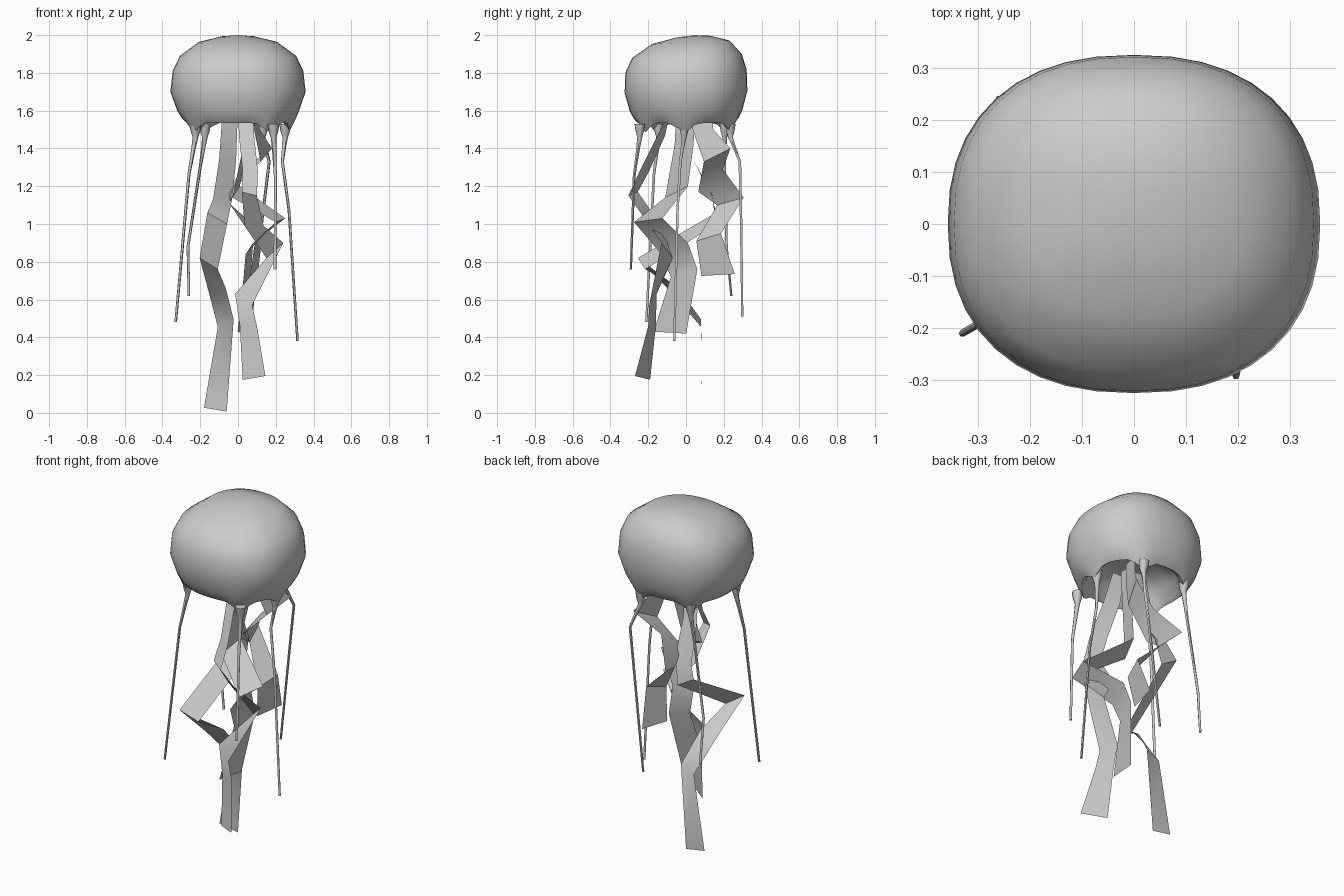
import bpy, bmesh, math
from mathutils import Vector

# Thin tentacle paths, starting just under the rim
TENTACLES = {
    "tentacle_left_front": [(-.225, -.145, 1.46), (-.26, -.17, 1.26), (-.33, -.21, .48)],
    "tentacle_left_back": [(-.175, .205, 1.46), (-.20, .205, 1.3), (-.265, .215, .88), (-.26, .24, .62)],
    "tentacle_right_front": [(.188, -.245, 1.46), (.198, -.275, 1.25), (.196, -.292, .76)],
    "tentacle_right": [(.25, -.01, 1.46), (.235, -.03, 1.33), (.27, -.045, 1.07), (.315, -.062, .38)],
    "tentacle_back": [(.13, .235, 1.46), (.165, .285, 1.33), (.125, .292, 1.0), (.07, .298, .51)],
}


def finish(name, bm, angle):
    bmesh.ops.recalc_face_normals(bm, faces=bm.faces)
    me = bpy.data.meshes.new(name)
    bm.to_mesh(me)
    bm.free()
    ob = bpy.data.objects.new(name, me)
    bpy.context.collection.objects.link(ob)
    bpy.ops.object.select_all(action='DESELECT')
    bpy.context.view_layer.objects.active = ob
    ob.select_set(True)
    bpy.ops.object.shade_smooth_by_angle(angle=math.radians(angle))
    return ob


# Bell: squarish oval rings, outside from the crown down, then up into the hollow
SEG = 40
RINGS = [  # z, x radius, y radius, y offset, how far the rim droops at each tentacle
    (1.992, 0.09, 0.09, 0.04, 0), (1.962, 0.21, 0.205, 0.025, 0), (1.89, 0.308, 0.29, 0.005, 0),
    (1.81, 0.346, 0.321, 0, 0), (1.70, 0.358, 0.325, 0, 0), (1.60, 0.322, 0.298, 0, .005),
    (1.557, 0.295, 0.276, 0, .025), (1.535, 0.272, 0.256, 0, .05), (1.548, 0.25, 0.235, 0, .04),
    (1.61, 0.225, 0.21, 0, 0), (1.66, 0.13, 0.12, 0, 0)]
ROOTS = [Vector(p[0]).xy.normalized() for p in TENTACLES.values()]


def sup(v):
    return math.copysign(abs(v) ** 0.86, v)


bm = bmesh.new()
loops = []
for z, rx, ry, oy, droop in RINGS:
    loop = []
    for i in range(SEG):
        a = 2 * math.pi * i / SEG
        x, y = rx * sup(math.cos(a)), ry * sup(math.sin(a))
        near = min(Vector((x, y)).normalized().angle(r) for r in ROOTS)
        dz = 0.05 * y * max(0, (z - 1.55) / 0.45) - droop * math.exp(-(near / 0.17) ** 2)
        loop.append(bm.verts.new((x, y + oy, z + dz)))
    loops.append(loop)
for a, b in zip(loops, loops[1:]):
    for i in range(SEG):
        j = (i + 1) % SEG
        bm.faces.new((a[i], a[j], b[j], b[i]))
for loop, tip in ((loops[0], (0, 0.05, 2.0)), (loops[-1], (0, 0, 1.675))):
    t = bm.verts.new(tip)
    for i in range(SEG):
        bm.faces.new((loop[i], loop[(i + 1) % SEG], t))
finish("bell", bm, 60)


# Tentacles: six-sided tapering tubes flaring into the rim
def tentacle(name, pts):
    first, *rest = [Vector(p) for p in pts]
    path = [first + Vector((0, 0, 0.07)), first + Vector((0, 0, 0.03)), first,
            first.lerp(rest[0], 0.35)] + rest
    radii = [0.032, 0.025, 0.015, 0.011] + [0.008 - 0.002 * k / len(rest) for k in range(len(rest))]
    bm = bmesh.new()
    prev = None
    for p, r in zip(path, radii):
        ring = [bm.verts.new(p + Vector((r * math.cos(k * math.pi / 3),
                                         r * math.sin(k * math.pi / 3), 0))) for k in range(6)]
        if prev:
            for k in range(6):
                bm.faces.new((prev[k], prev[(k + 1) % 6], ring[(k + 1) % 6], ring[k]))
        else:
            bm.faces.new(ring)
        prev = ring
    bm.faces.new(prev)
    finish(name, bm, 60)


for name, pts in TENTACLES.items():
    tentacle(name, pts)


# Wide ribbon arms: flat strips bent along a path, (centre point, half-width vector)
def ribbon(name, stations):
    bm = bmesh.new()
    prev = None
    for x, y, z, wx, wy, wz in stations:
        c, w = Vector((x, y, z)), Vector((wx, wy, wz))
        pair = bm.verts.new(c - w), bm.verts.new(c + w)
        if prev:
            bm.faces.new((prev[0], prev[1], pair[1], pair[0]))
        prev = pair
    finish(name, bm, 50)


ribbon("ribbon_arm_left", [
    (-.04, .0, 1.62, .04, 0, 0), (-.055, .04, 1.34, .045, .0, 0), (-.08, .14, 1.14, .052, 0, .01),
    (-.11, .16, 1.03, .052, 0, -.03), (-.155, -.235, .79, .048, .02, -.03),
    (-.11, -.06, .65, .045, .02, .01), (-.065, .08, .475, .042, .0, .02), (-.12, .085, .017, .06, 0, -.01)])
ribbon("ribbon_arm_front", [
    (.04, -.08, 1.62, .04, 0, 0), (.045, -.13, 1.47, .04, -.02, 0), (.065, -.22, 1.28, .04, -.025, 0),
    (.06, -.28, 1.16, .04, -.025, -.01), (.085, -.16, .99, .05, -.03, 0), (.195, -.10, .86, .045, -.03, .04),
    (.03, -.175, .60, .045, -.02, -.03), (.055, -.18, .46, .045, -.02, 0), (.085, -.23, .185, .06, -.04, .01)])
ribbon("ribbon_arm_right", [
    (.05, 0, 1.62, .0, .05, 0), (.04, -.01, 1.42, .01, .05, 0), (-.01, -.05, 1.17, .02, .06, .03),
    (.225, -.20, 1.02, .025, .075, .01), (.06, -.06, .87, .02, .07, .03),
    (.05, -.01, .74, .02, .07, .02), (.01, -.085, .425, .012, .086, -.005)])
ribbon("ribbon_arm_back", [
    (.09, .08, 1.62, .01, .05, 0), (.10, .09, 1.5, .015, .055, 0), (.15, .165, 1.365, .03, .07, .035),
    (-.005, .13, 1.23, .03, .065, .06), (-.06, .235, 1.12, -.02, .07, .02),
    (.11, .12, .93, .02, .065, .02), (.085, .17, .73, .02, .088, .005)])
